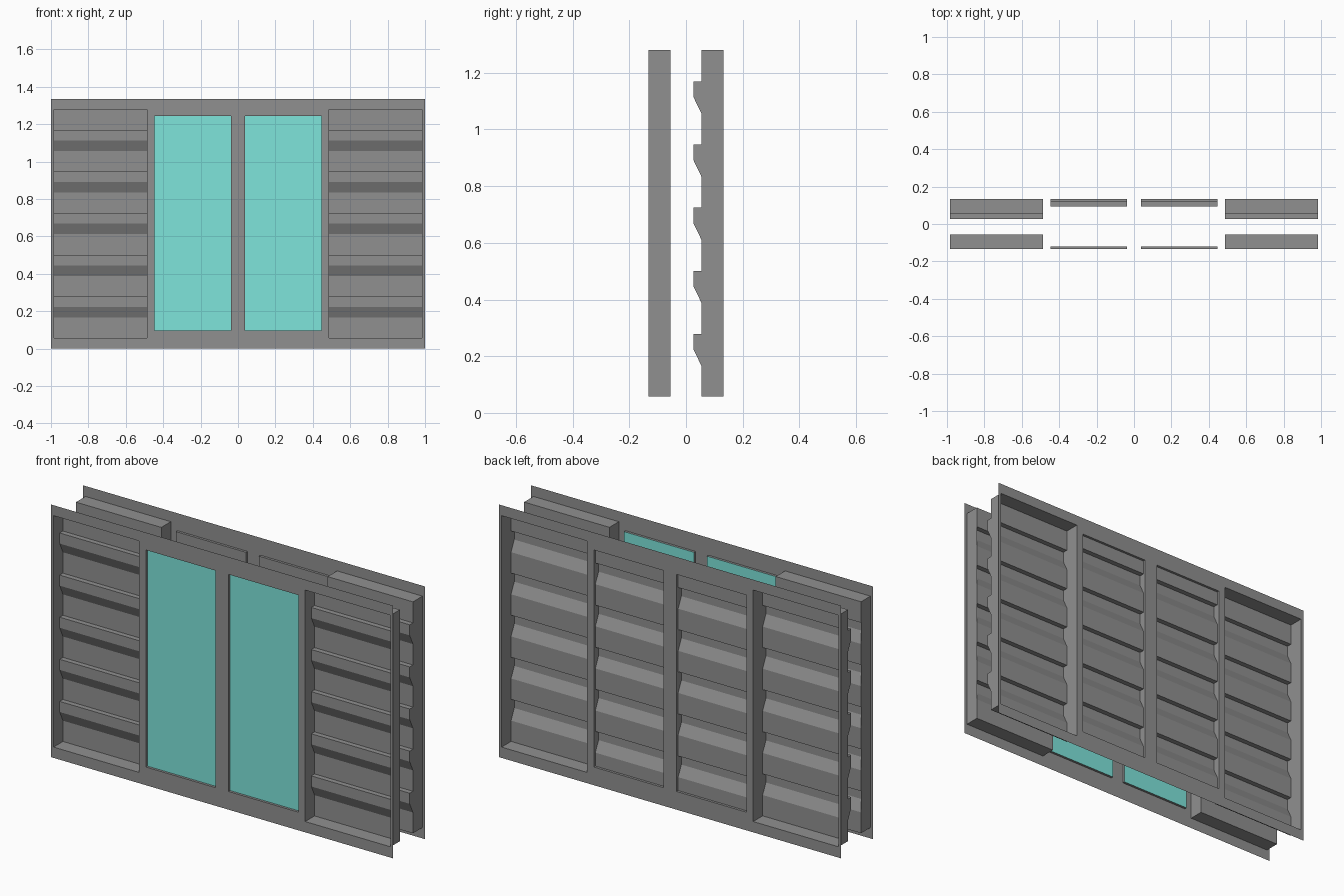
import bpy, bmesh

if "Cube" in bpy.data.objects:
    bpy.data.objects.remove(bpy.data.objects["Cube"])

HALF_Y, TOP = 0.133, 1.335
OUTER = [(-0.985, -0.486), (0.486, 0.985)]     # deep bays (x range)
INNER = [(-0.446, -0.038), (0.038, 0.446)]   # shallow bays
OUTER_Z, INNER_Z = (0.057, 1.28), (0.096, 1.243)
RIDGE_TOPS = [0.279 + 0.2225 * i for i in range(5)]


def make_material(name, colour):
    mat = bpy.data.materials.new(name)
    mat.diffuse_color = (*colour, 1)
    mat.use_nodes = True
    mat.node_tree.nodes["Principled BSDF"].inputs["Base Color"].default_value = mat.diffuse_color
    return mat


grey = make_material("dark_grey", (0.28, 0.28, 0.28))
glass = make_material("teal_glass", (0.21, 0.78, 0.71))


def finish(name, bm, material=grey):
    bmesh.ops.remove_doubles(bm, verts=bm.verts[:], dist=1e-5)
    mesh = bpy.data.meshes.new(name)
    bm.to_mesh(mesh)
    bm.free()
    mesh.materials.append(material)
    obj = bpy.data.objects.new(name, mesh)
    bpy.context.collection.objects.link(obj)


def face(bm, pts, flip=False):
    bm.faces.new([bm.verts.new(p) for p in (pts[::-1] if flip else pts)])


def facade_frame(name, side):
    """Flat sheet with four rectangular openings; side -1 front, +1 back."""
    bm = bmesh.new()
    xs = sorted({-1, 1, *[x for bay in OUTER + INNER for x in bay]})
    zs = sorted({0, TOP, *OUTER_Z, *INNER_Z})
    holes = [(b, OUTER_Z) for b in OUTER] + [(b, INNER_Z) for b in INNER]
    y = side * HALF_Y
    for x0, x1 in zip(xs, xs[1:]):
        for z0, z1 in zip(zs, zs[1:]):
            cx, cz = (x0 + x1) / 2, (z0 + z1) / 2
            if any(h[0] < cx < h[1] and v[0] < cz < v[1] for h, v in holes):
                continue
            face(bm, [(x0, y, z0), (x1, y, z0), (x1, y, z1), (x0, y, z1)], side > 0)
    finish(name, bm)


def bay(name, xr, zr, side, depth, ridged=True):
    """Recess behind an opening, with optional ridged rear sheet."""
    bm = bmesh.new()
    x0, x1 = xr
    lip, rear = side * HALF_Y, side * (HALF_Y - depth)
    ridge = rear - 0.027
    box = [(lip, zr[0]), (rear, zr[0]), (rear, zr[1]), (lip, zr[1])]
    path = box[:2]
    if ridged:
        for t in RIDGE_TOPS:
            path += [(rear, t - 0.112), (ridge, t - 0.056), (ridge, t), (rear, t)]
    path += box[2:]
    back = side > 0
    for i, (p, q) in enumerate(zip(path, path[1:])):
        if not ridged and i == 1:
            continue    # the glass pane fills this
        face(bm, [(x0, *p), (x1, *p), (x1, *q), (x0, *q)], back)
    # Side walls follow the ridges at the back, plain at the front
    wall = path if back else box
    face(bm, [(x0, *p) for p in wall], back)
    face(bm, [(x1, *p) for p in wall], not back)
    finish(name, bm)


# Front and back frames
facade_frame("front_frame", -1)
facade_frame("back_frame", 1)

for label, i in (("left", 0), ("right", 1)):
    # Deep ridged bays on both facades
    bay(f"front_{label}_ridged_bay", OUTER[i], OUTER_Z, -1, 0.078)
    bay(f"back_{label}_outer_ridged_bay", OUTER[i], OUTER_Z, 1, 0.079)
    # Shallow ridged bays on the back
    bay(f"back_{label}_inner_ridged_bay", INNER[i], INNER_Z, 1, 0.013)
    # Window reveal and glass on the front
    bay(f"{label}_window_reveal", INNER[i], INNER_Z, -1, 0.013, ridged=False)
    bm = bmesh.new()
    (a, b), (c, d) = INNER[i], INNER_Z
    y = -HALF_Y + 0.013
    face(bm, [(a, y, c), (b, y, c), (b, y, d), (a, y, d)])
    finish(f"{label}_window_glass", bm, glass)
